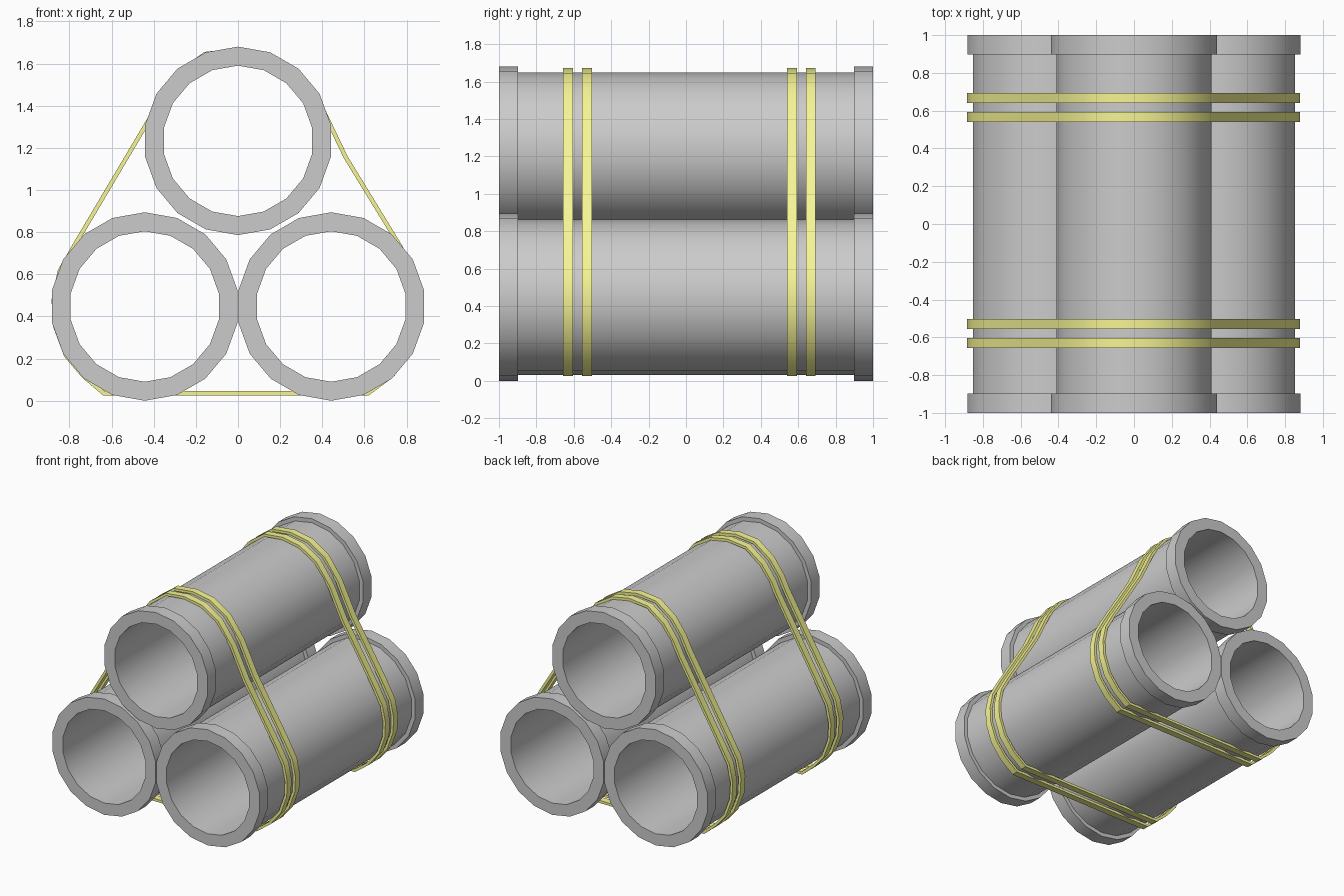
import bpy, bmesh, math
from mathutils import Vector

if "Cube" in bpy.data.objects:
    bpy.data.objects.remove(bpy.data.objects["Cube"])

SIDES = 18
R_COLLAR, R_BODY, R_BORE = 0.447, 0.416, 0.357


def make_object(name, bm, mat=None):
    bmesh.ops.recalc_face_normals(bm, faces=bm.faces)
    me = bpy.data.meshes.new(name)
    bm.to_mesh(me)
    bm.free()
    ob = bpy.data.objects.new(name, me)
    bpy.context.collection.objects.link(ob)
    if mat:
        me.materials.append(mat)
    bpy.ops.object.select_all(action='DESELECT')
    ob.select_set(True)
    bpy.context.view_layer.objects.active = ob
    bpy.ops.object.shade_smooth_by_angle(angle=math.radians(32))
    return ob


def bridge_rings(bm, rings):
    # closed in both directions
    n = len(rings[0])
    for a, b in zip(rings, rings[1:] + rings[:1]):
        for i in range(n):
            j = (i + 1) % n
            bm.faces.new((a[i], a[j], b[j], b[i]))


# Hollow pipe with a raised collar at each end, lathed about y
def pipe(name, cx, cz):
    profile = [(R_BORE, -1), (R_COLLAR, -1), (R_COLLAR, -0.897), (R_BODY, -0.897),
               (R_BODY, 0.897), (R_COLLAR, 0.897), (R_COLLAR, 1), (R_BORE, 1)]
    bm = bmesh.new()
    rings = []
    for r, y in profile:
        angles = [math.pi / 2 + math.tau * i / SIDES for i in range(SIDES)]
        rings.append([bm.verts.new((cx + r * math.cos(a), y, cz + r * math.sin(a)))
                      for a in angles])
    bridge_rings(bm, rings)
    make_object(name, bm)


pipe("pipe_lower_left", -0.4425, R_COLLAR)
pipe("pipe_lower_right", 0.4425, R_COLLAR)
pipe("pipe_top", 0, 1.233)

# Straps: flat bands wrapped around the bundle (outer outline, clockwise)
yellow = bpy.data.materials.new("strap_yellow")
yellow.diffuse_color = (0.93, 0.92, 0.3, 1)
yellow.use_nodes = True
yellow.node_tree.nodes["Principled BSDF"].inputs["Base Color"].default_value = yellow.diffuse_color

OUTLINE = [(-0.16, 1.655), (0, 1.672), (0.15, 1.645), (0.29, 1.558), (0.405, 1.4),
           (0.52, 1.16), (0.78, 0.735), (0.855, 0.6), (0.88, 0.48), (0.875, 0.36),
           (0.825, 0.22), (0.735, 0.11), (0.62, 0.025), (-0.64, 0.025), (-0.74, 0.11),
           (-0.825, 0.21), (-0.877, 0.35), (-0.885, 0.48), (-0.855, 0.62),
           (-0.78, 0.75), (-0.43, 1.34), (-0.38, 1.44), (-0.295, 1.556)]


def inset(points, t):
    # mitred inward offset of a clockwise outline
    out = []
    for i, p in enumerate(points):
        p = Vector(p)
        d1 = (p - Vector(points[i - 1])).normalized()
        d2 = (Vector(points[(i + 1) % len(points)]) - p).normalized()
        n1, n2 = Vector((d1.y, -d1.x)), Vector((d2.y, -d2.x))
        out.append(p + (n1 + n2) * t / (1 + n1.dot(n2)))
    return out


def strap(name, y, width=0.053, thick=0.02):
    inner = inset(OUTLINE, thick)
    bm = bmesh.new()
    loops = [(OUTLINE, y - width / 2), (OUTLINE, y + width / 2),
             (inner, y + width / 2), (inner, y - width / 2)]
    bridge_rings(bm, [[bm.verts.new((p[0], yy, p[1])) for p in pts] for pts, yy in loops])
    make_object(name, bm, yellow)


for i, y in enumerate((-0.63, -0.53, 0.567, 0.667)):
    strap(f"strap_{i + 1}", y)
